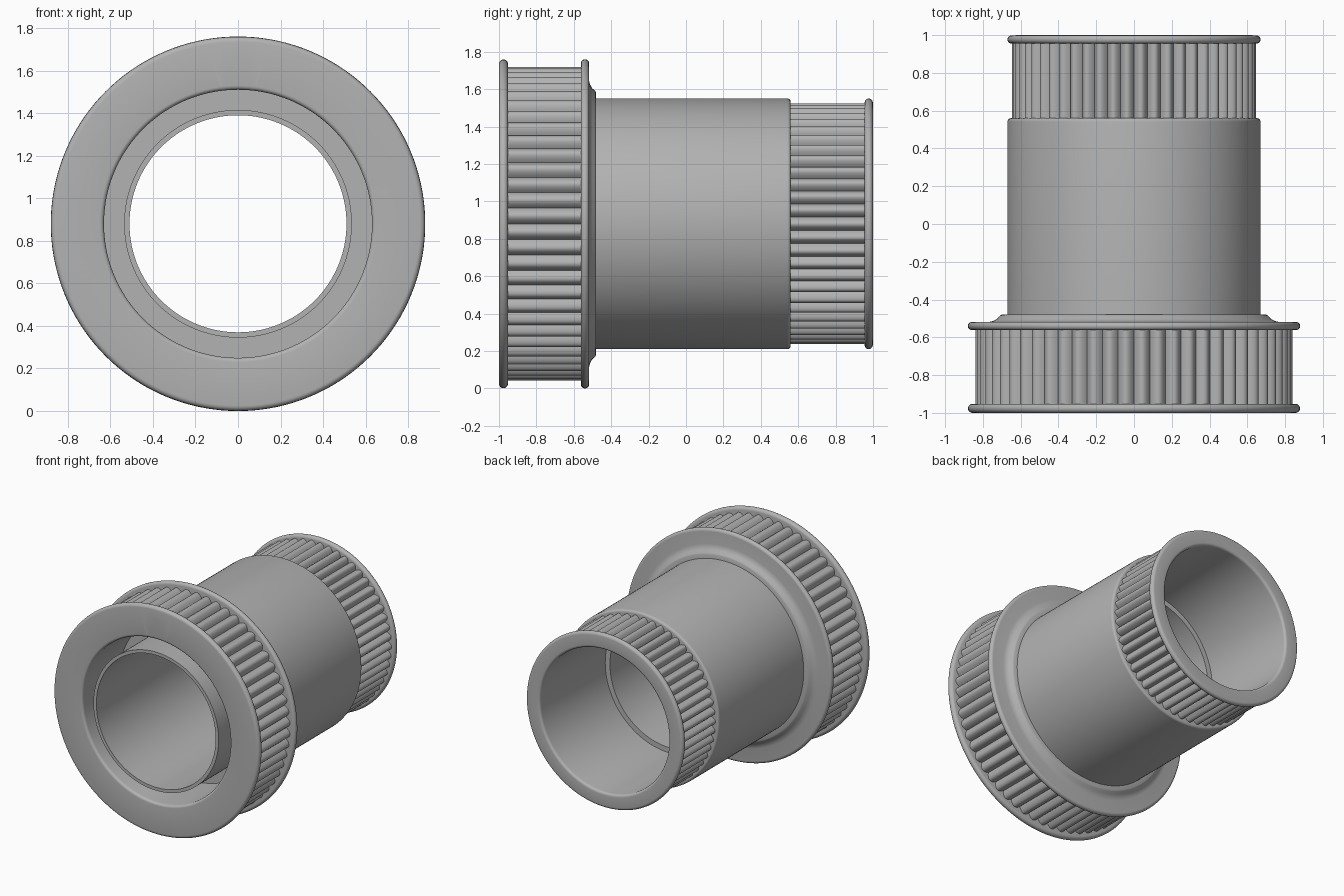
import bpy, bmesh, math

if "Cube" in bpy.data.objects:
    bpy.data.objects.remove(bpy.data.objects["Cube"])

CZ = 0.88      # height of the tube axis
SEG = 144      # sides of the turned parts

grey = bpy.data.materials.new("mid grey")
grey.diffuse_color = (0.45, 0.45, 0.45, 1)
grey.use_nodes = True
grey.node_tree.nodes["Principled BSDF"].inputs["Base Color"].default_value = grey.diffuse_color


def finish(bm, name, angle=35):
    bmesh.ops.recalc_face_normals(bm, faces=bm.faces)
    me = bpy.data.meshes.new(name)
    bm.to_mesh(me)
    bm.free()
    ob = bpy.data.objects.new(name, me)
    bpy.context.collection.objects.link(ob)
    me.materials.append(grey)
    smooth(ob, angle)
    return ob


def smooth(ob, angle=35):
    bpy.ops.object.select_all(action='DESELECT')
    ob.select_set(True)
    bpy.context.view_layer.objects.active = ob
    bpy.ops.object.shade_smooth_by_angle(angle=math.radians(angle))


def sweep(name, loops, closed):
    """Skin a list of point rings; closed joins the last ring to the first."""
    bm = bmesh.new()
    rings = [[bm.verts.new(p) for p in ring] for ring in loops]
    n = len(rings[0])
    for k in range(len(rings) if closed else len(rings) - 1):
        a, b = rings[k], rings[(k + 1) % len(rings)]
        for i in range(n):
            j = (i + 1) % n
            bm.faces.new((a[i], a[j], b[j], b[i]))
    return finish(bm, name)


def polar(r, t, y):
    return (r * math.sin(t), y, CZ + r * math.cos(t))


def lathe(name, profile):
    """Turn a closed (radius, y) profile about the tube axis."""
    return sweep(name, [[polar(r, math.tau * i / SEG, y) for i in range(SEG)]
                        for r, y in profile], True)


def arc(r, y, rad, a0, a1, n=6):
    """Fillet points; angle 0 points outward, 90 points to the back."""
    out = []
    for k in range(n + 1):
        a = math.radians(a0 + (a1 - a0) * k / n)
        out.append((r + rad * math.cos(a), y + rad * math.sin(a)))
    return out


def grip(name, top, depth, teeth, y0, y1, per=12):
    """Ribbed sleeve: broad rounded ribs with narrow valleys."""
    n = teeth * per
    def ring(y):
        return [polar(top - depth * (1 - abs(math.sin(math.pi * i / per)) ** 0.9),
                      math.tau * i / n, y) for i in range(n)]
    return sweep(name, [ring(y0), ring(y1)], False)


# front collar: two rounded lips, hub at the back, deep ring gap inside
collar = lathe("front_collar",
               arc(0.855, -0.976, 0.024, -90, 90, 10) + [(0.795, -0.952), (0.795, -0.562)]
               + arc(0.858, -0.54, 0.022, -90, 90, 10)
               + [(0.765, -0.518), (0.745, -0.513), (0.725, -0.502), (0.71, -0.485),
                  (0.70, -0.48), (0.65, -0.48), (0.65, -0.55), (0.63, -0.55)]
               + arc(0.65, -0.98, 0.02, 180, 270, 5))

# round pocket opening into the ring gap
bm = bmesh.new()
bmesh.ops.create_cone(bm, cap_ends=True, segments=48, radius1=0.095, radius2=0.095, depth=0.4)
for v in bm.verts:
    x, y, z = v.co
    v.co = (x, z - 1.05, y + 1.572)
cutter = finish(bm, "pocket_cutter")
cutter.hide_render = True
cutter.hide_viewport = True
cut = collar.modifiers.new("pocket", 'BOOLEAN')
cut.operation = 'DIFFERENCE'
cut.solver = 'EXACT'
cut.object = cutter

# barrel: thin front tube, main body, rear neck and rear lip around a stepped bore
lathe("barrel",
      [(0.51, -1.0), (0.535, -1.0), (0.535, -0.55), (0.67, -0.55)]
      + arc(0.652, 0.542, 0.018, 0, 90, 5)
      + [(0.60, 0.56), (0.60, 0.955)]
      + arc(0.648, 0.977, 0.022, -90, 90, 10)
      + arc(0.57, 0.98, 0.02, 90, 180, 5)
      + [(0.55, 0.2), (0.51, 0.2)])

# ribbed grips
grip("front_grip", 0.84, 0.035, 60, -0.97, -0.54)
grip("rear_grip", 0.645, 0.035, 54, 0.55, 0.97)
